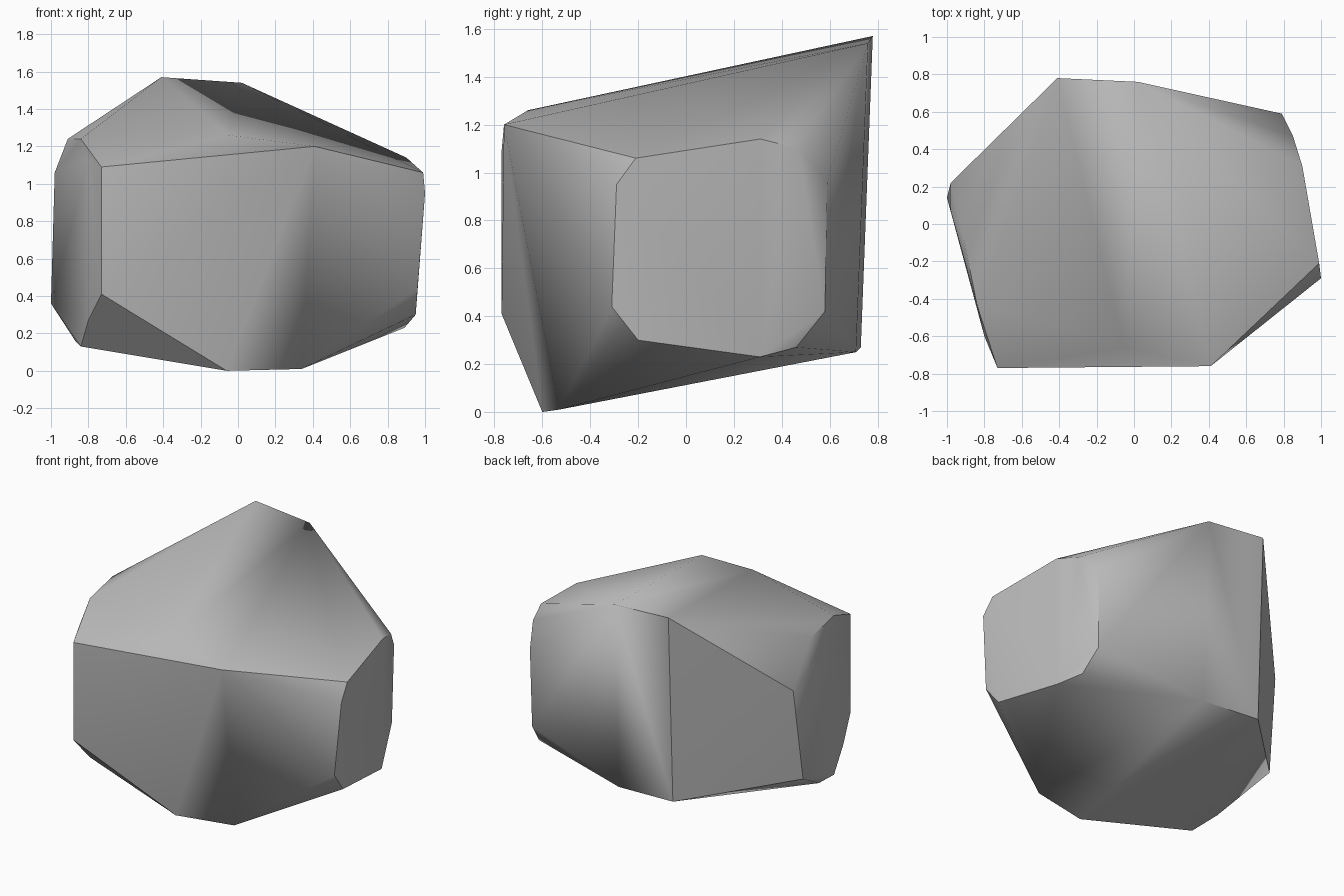
import bpy
import bmesh
import math

# Remove the default cube only
default_cube = bpy.data.objects.get("Cube")
if default_cube:
    bpy.data.objects.remove(default_cube, do_unlink=True)


def make_material(name, colour):
    material = bpy.data.materials.new(name)
    material.use_nodes = True
    material.diffuse_color = colour
    shader = next(node for node in material.node_tree.nodes
                  if node.type == "BSDF_PRINCIPLED")
    shader.inputs["Base Color"].default_value = colour
    return material


def build_hull(name, corner_groups, material, sharp_angle):
    """Wrap a convex boulder around groups of corner points."""
    bm = bmesh.new()
    for group in corner_groups:
        for corner in group:
            bm.verts.new(corner)
    result = bmesh.ops.convex_hull(bm, input=bm.verts[:])
    unused = set(result["geom_interior"]) | set(result["geom_unused"])
    bmesh.ops.delete(bm, geom=[item for item in unused
                               if isinstance(item, bmesh.types.BMVert)],
                     context="VERTS")
    bmesh.ops.recalc_face_normals(bm, faces=bm.faces[:])

    mesh = bpy.data.meshes.new(name)
    bm.to_mesh(mesh)
    bm.free()
    mesh.materials.append(material)

    rock = bpy.data.objects.new(name, mesh)
    bpy.context.collection.objects.link(rock)
    bpy.ops.object.select_all(action="DESELECT")
    rock.select_set(True)
    bpy.context.view_layer.objects.active = rock
    bpy.ops.object.shade_smooth_by_angle(angle=sharp_angle)
    return rock


# Chipped facet on the +x side, clockwise from its front top corner
left_facet = [
    (1, -.29, .95), (.99, -.21, 1.06), (.9, .31, 1.14), (.85, .47, 1.1),
    (.79, .59, .96), (.78, .58, .42), (.81, .46, .27), (.89, .31, .23),
    (.95, -.2, .3), (.96, -.31, .44),
]

# Chipped facet on the -x side, from its front top corner to the back and round
right_facet = [
    (-.73, -.77, 1.09), (-.8, -.6, 1.13), (-.84, -.43, 1.24),
    (-.91, -.08, 1.24), (-.98, .07, 1.06), (-.98, .22, 1),
    (-1, .14, .36), (-.87, -.22, .16), (-.84, -.43, .13),
    (-.8, -.59, .27), (-.73, -.77, .41),
]

# Front brow, foot and the tall back wall
front_brow = [(.41, -.76, 1.2), (-.05, -.66, 1.26)]
front_foot = [(-.06, -.6, 0), (.34, -.53, .01)]
back_wall = [(-.41, .78, 1.57), (.02, .76, 1.54),
             (.02, .71, .25), (-.41, .73, .27)]

stone_grey = make_material("stone grey", (.5, .5, .5, 1))
build_hull("boulder",
           [left_facet, right_facet, front_brow, front_foot, back_wall],
           stone_grey, math.radians(41))
